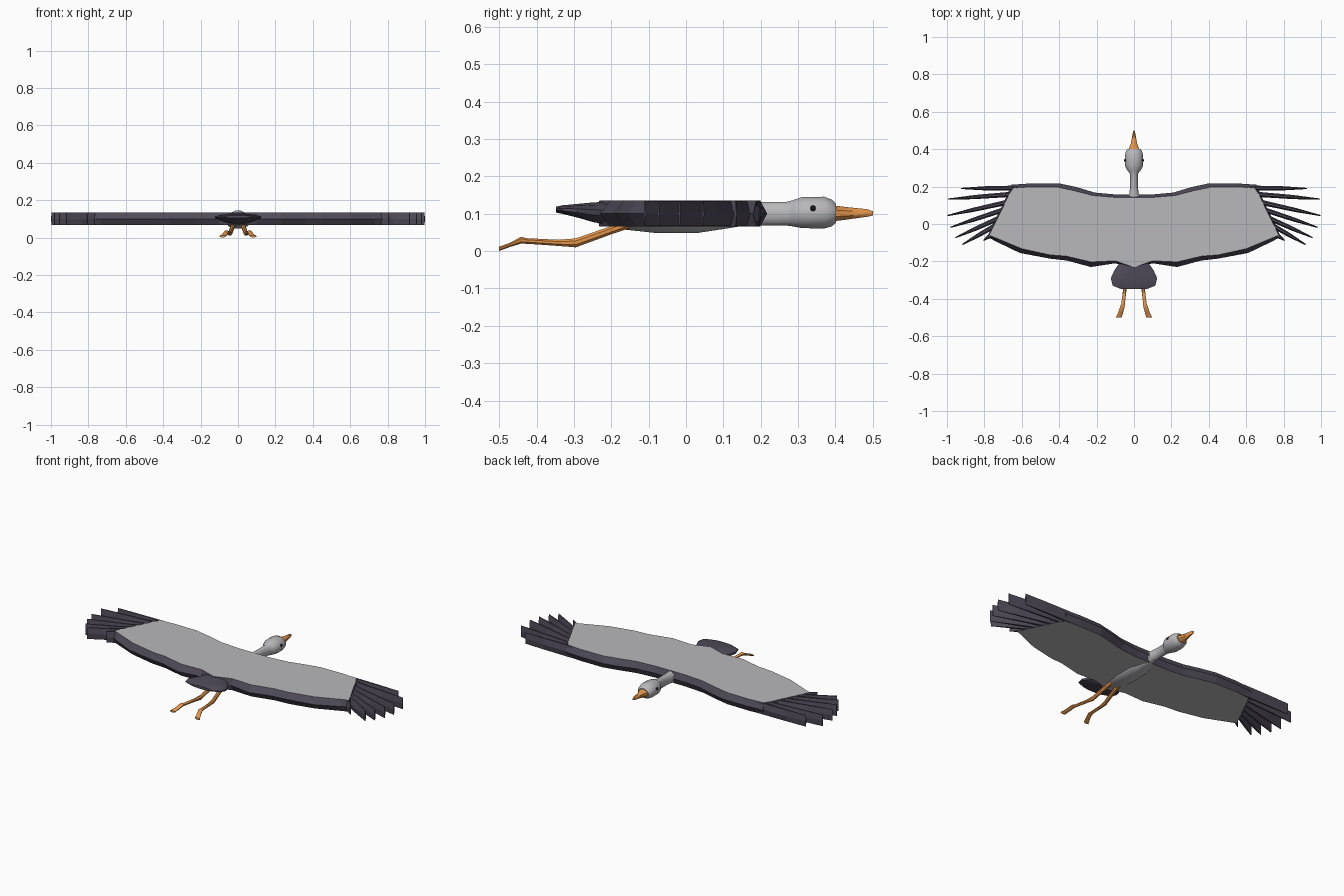
import bpy, bmesh, math
from mathutils import Vector


def material(name, rgb):
    m = bpy.data.materials.new(name)
    m.diffuse_color = (*rgb, 1)
    return m


GREY = material("pale grey plumage", (0.48, 0.48, 0.50))
DARK = material("dark flight feathers", (0.08, 0.07, 0.10))
ORANGE = material("orange", (0.80, 0.31, 0.07))
BLACK = material("eye black", (0.01, 0.01, 0.012))


def finish(bm, name, mats, smooth=None):
    bmesh.ops.recalc_face_normals(bm, faces=bm.faces)
    me = bpy.data.meshes.new(name)
    bm.to_mesh(me)
    bm.free()
    for m in mats:
        me.materials.append(m)
    ob = bpy.data.objects.new(name, me)
    bpy.context.collection.objects.link(ob)
    if smooth:
        bpy.ops.object.select_all(action='DESELECT')
        ob.select_set(True)
        bpy.context.view_layer.objects.active = ob
        bpy.ops.object.shade_smooth_by_angle(angle=math.radians(smooth))
    return ob


def skin(bm, rings):
    """Join equal rings of points with side faces; returns the vertex rings."""
    vs = [[bm.verts.new(p) for p in ring] for ring in rings]
    for a, b in zip(vs, vs[1:]):
        for i in range(len(a)):
            j = (i + 1) % len(a)
            bm.faces.new((a[i], a[j], b[j], b[i]))
    return vs


def loft(name, mat, sections, sides=12, smooth=40):
    """Elliptical sections (x, y, z, half width, half height) along y."""
    bm = bmesh.new()
    rings = []
    for x, y, z, rx, rz in sections:
        angles = [2 * math.pi * (i + 0.5) / sides for i in range(sides)]
        rings.append([(x + rx * math.cos(a), y, z + rz * math.sin(a)) for a in angles])
    vs = skin(bm, rings)
    bm.faces.new(vs[0])
    bm.faces.new(vs[-1])
    return finish(bm, name, [mat], smooth)


TOP, MID, BOTTOM = 0.135, 0.10, 0.066

# Wing slab: flat grey panels above and below, dark pointed rim between
inner = [(0, 0.142), (0.10, 0.142), (0.22, 0.152), (0.32, 0.178), (0.41, 0.197),
         (0.55, 0.199), (0.645, 0.192), (0.67, 0.155), (0.70, 0.09), (0.735, 0.02),
         (0.775, -0.06), (0.73, -0.078), (0.60, -0.132), (0.45, -0.165),
         (0.36, -0.172), (0.23, -0.203), (0.10, -0.197), (0, -0.232)]
outer = [(0, 0.158), (0.10, 0.158), (0.21, 0.168), (0.31, 0.198), (0.40, 0.217),
         (0.55, 0.217), (0.655, 0.21), (0.678, 0.157), (0.708, 0.092), (0.743, 0.022),
         (0.785, -0.068), (0.735, -0.095), (0.61, -0.155), (0.45, -0.185),
         (0.36, -0.195), (0.23, -0.23), (0.10, -0.21), (0, -0.238)]


def outline(half, z):
    full = half + [(-x, y) for x, y in reversed(half[1:-1])]
    return [(x, y, z) for x, y in full]


bm = bmesh.new()
rings = skin(bm, [outline(inner, TOP), outline(outer, MID), outline(inner, BOTTOM)])
for f in bm.faces:
    f.material_index = 1
for ring in (rings[0], rings[-1]):
    bm.faces.new(ring).material_index = 0
finish(bm, "wings", [GREY, DARK])

# Fanned wing tip feathers: deep, narrow blades with blunt tips
feathers = [((0.61, 0.192), (0.925, 0.190)), ((0.64, 0.160), (0.995, 0.133)),
            ((0.66, 0.120), (0.998, 0.045)), ((0.67, 0.085), (0.982, -0.018)),
            ((0.69, 0.045), (0.955, -0.073)), ((0.71, 0.010), (0.918, -0.110)),
            ((0.73, -0.035), (0.805, -0.088))]
for side, label in ((1, "right"), (-1, "left")):
    bm = bmesh.new()
    for root, tip in feathers:
        a, b = Vector(root), Vector(tip)
        d = (b - a).normalized()
        n = Vector((-d.y, d.x))
        sections = []
        for p, w in ((a, 0.014), (a.lerp(b, 0.6), 0.011), (b, 0.003)):
            prof = [(-w * 0.4, TOP - 0.001), (w * 0.4, TOP - 0.001), (w, MID),
                    (w * 0.4, BOTTOM + 0.001), (-w * 0.4, BOTTOM + 0.001), (-w, MID)]
            sections.append([(side * (p.x + n.x * s), p.y + n.y * s, z) for s, z in prof])
        vs = skin(bm, sections)
        bm.faces.new(vs[0])
        bm.faces.new(vs[-1])
    finish(bm, label + "_tip_feathers", [DARK])

# Body, tail, neck with head, and beak
loft("body", GREY, [(0, -0.235, 0.092, 0.025, 0.018), (0, -0.17, 0.090, 0.055, 0.033),
                    (0, -0.08, 0.087, 0.07, 0.040), (0, 0.03, 0.087, 0.068, 0.040),
                    (0, 0.12, 0.095, 0.045, 0.034), (0, 0.16, 0.10, 0.028, 0.032)])
loft("tail", DARK, [(0, -0.18, 0.103, 0.06, 0.030), (0, -0.215, 0.102, 0.085, 0.031),
                    (0, -0.25, 0.104, 0.110, 0.027), (0, -0.29, 0.108, 0.128, 0.019),
                    (0, -0.33, 0.111, 0.118, 0.012), (0, -0.348, 0.111, 0.07, 0.008)], 12, 30)
loft("neck_and_head", GREY, [(0, 0.11, 0.10, 0.040, 0.033), (0, 0.15, 0.10, 0.028, 0.033),
                             (0, 0.20, 0.10, 0.021, 0.033), (0, 0.27, 0.10, 0.023, 0.033),
                             (0, 0.285, 0.101, 0.036, 0.036), (0, 0.31, 0.103, 0.050, 0.043),
                             (0, 0.37, 0.103, 0.050, 0.044), (0, 0.39, 0.102, 0.044, 0.037),
                             (0, 0.402, 0.101, 0.034, 0.026)])
loft("beak", ORANGE, [(0, 0.395, 0.101, 0.033, 0.023), (0, 0.43, 0.101, 0.018, 0.018),
                      (0, 0.485, 0.102, 0.008, 0.011), (0, 0.50, 0.101, 0.003, 0.006)], 8)

for side, label in ((1, "right"), (-1, "left")):
    # Eye
    bm = bmesh.new()
    bmesh.ops.create_uvsphere(bm, u_segments=10, v_segments=6, radius=0.008)
    bmesh.ops.translate(bm, verts=bm.verts, vec=(side * 0.046, 0.34, 0.114))
    finish(bm, label + "_eye", [BLACK], 60)
    # Trailing leg and splayed foot
    loft(label + "_leg", ORANGE,
         [(side * x, y, z, rx, rz) for x, y, z, rx, rz in (
             (0.025, -0.14, 0.078, 0.012, 0.014), (0.030, -0.20, 0.056, 0.012, 0.012),
             (0.042, -0.295, 0.022, 0.011, 0.013), (0.048, -0.34, 0.022, 0.010, 0.009),
             (0.058, -0.425, 0.027, 0.010, 0.008), (0.062, -0.442, 0.029, 0.013, 0.010),
             (0.070, -0.470, 0.017, 0.014, 0.006), (0.082, -0.500, 0.006, 0.017, 0.006))], 8)
